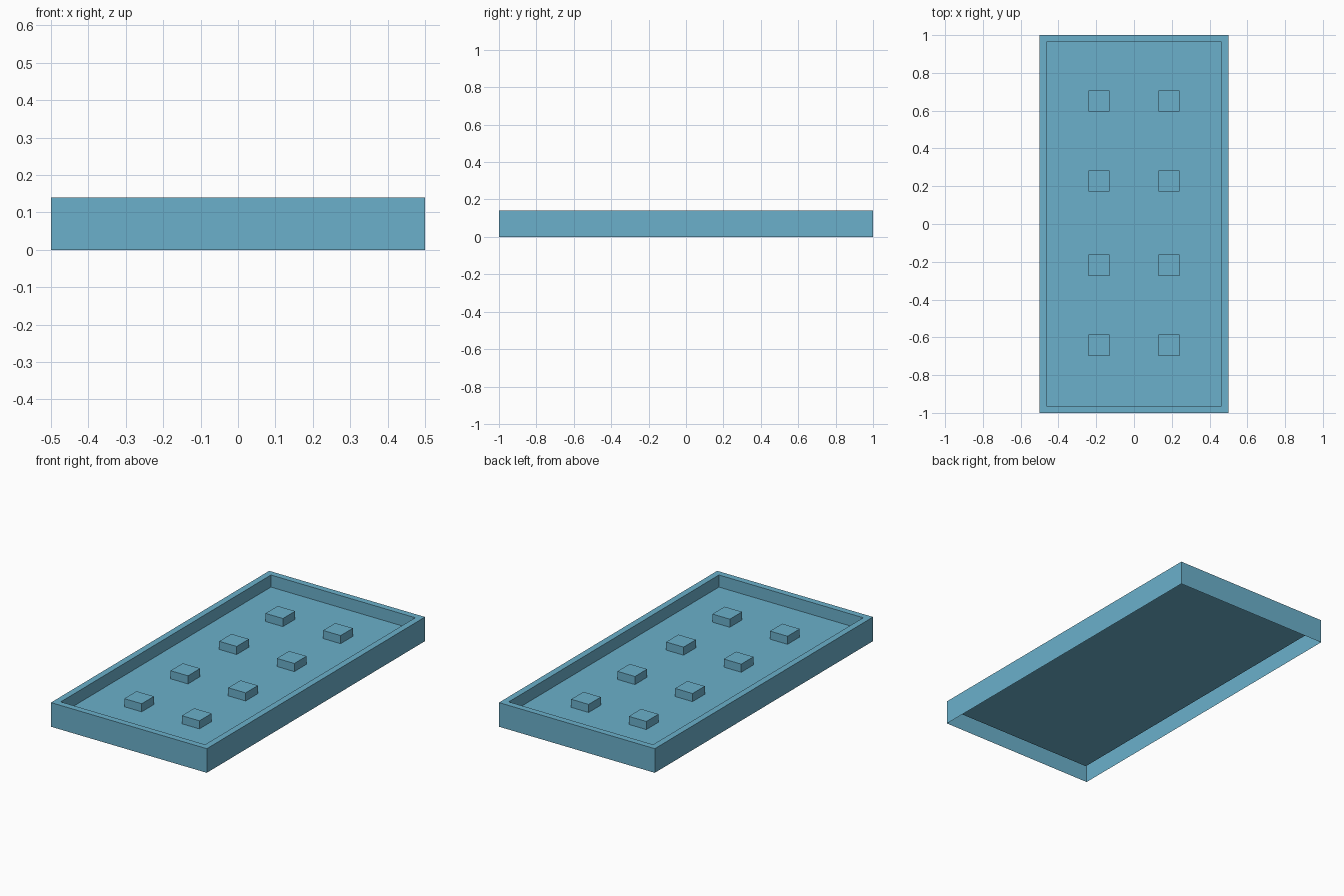
import bpy
import bmesh

WIDTH, LENGTH, HEIGHT = 1.0, 2.0, 0.14
RIM = 0.037
FLOOR_Z = 0.07
BLOCK_SIZE, BLOCK_HEIGHT = 0.112, 0.047
BLOCK_X = 0.185
BLOCK_ROWS = {"front": -0.642, "front_middle": -0.218,
              "back_middle": 0.228, "back": 0.652}

if "Cube" in bpy.data.objects:
    bpy.data.objects.remove(bpy.data.objects["Cube"], do_unlink=True)

blue = bpy.data.materials.new("soft_blue")
blue.use_nodes = True
colour = (0.147, 0.434, 0.597, 1)
blue.diffuse_color = colour
blue.node_tree.nodes["Principled BSDF"].inputs["Base Color"].default_value = colour


def stepped_shell(name, levels, location=(0, 0, 0)):
    """Skin stacked rectangles (width, length, z), closing only the last one."""
    bm = bmesh.new()
    loops = []
    for w, l, z in levels:
        corners = [(-1, -1), (1, -1), (1, 1), (-1, 1)]
        loops.append([bm.verts.new((sx * w / 2, sy * l / 2, z)) for sx, sy in corners])
    for a, b in zip(loops, loops[1:]):
        for i in range(4):
            j = (i + 1) % 4
            bm.faces.new((a[i], a[j], b[j], b[i]))
    bm.faces.new(loops[-1])
    mesh = bpy.data.meshes.new(name)
    bm.to_mesh(mesh)
    bm.free()
    mesh.materials.append(blue)
    obj = bpy.data.objects.new(name, mesh)
    obj.location = location
    bpy.context.collection.objects.link(obj)
    return obj


# Tray: outer walls, flat rim, inner walls and raised floor, hollow underneath
inner_w, inner_l = WIDTH - 2 * RIM, LENGTH - 2 * RIM
stepped_shell("tray", [(WIDTH, LENGTH, 0), (WIDTH, LENGTH, HEIGHT),
                       (inner_w, inner_l, HEIGHT), (inner_w, inner_l, FLOOR_Z)])

# Two columns of small blocks standing on the floor
for row, y in BLOCK_ROWS.items():
    for side, sign in (("left", 1), ("right", -1)):
        stepped_shell(f"{row}_{side}_block",
                      [(BLOCK_SIZE, BLOCK_SIZE, 0), (BLOCK_SIZE, BLOCK_SIZE, BLOCK_HEIGHT)],
                      (sign * BLOCK_X, y, FLOOR_Z))
